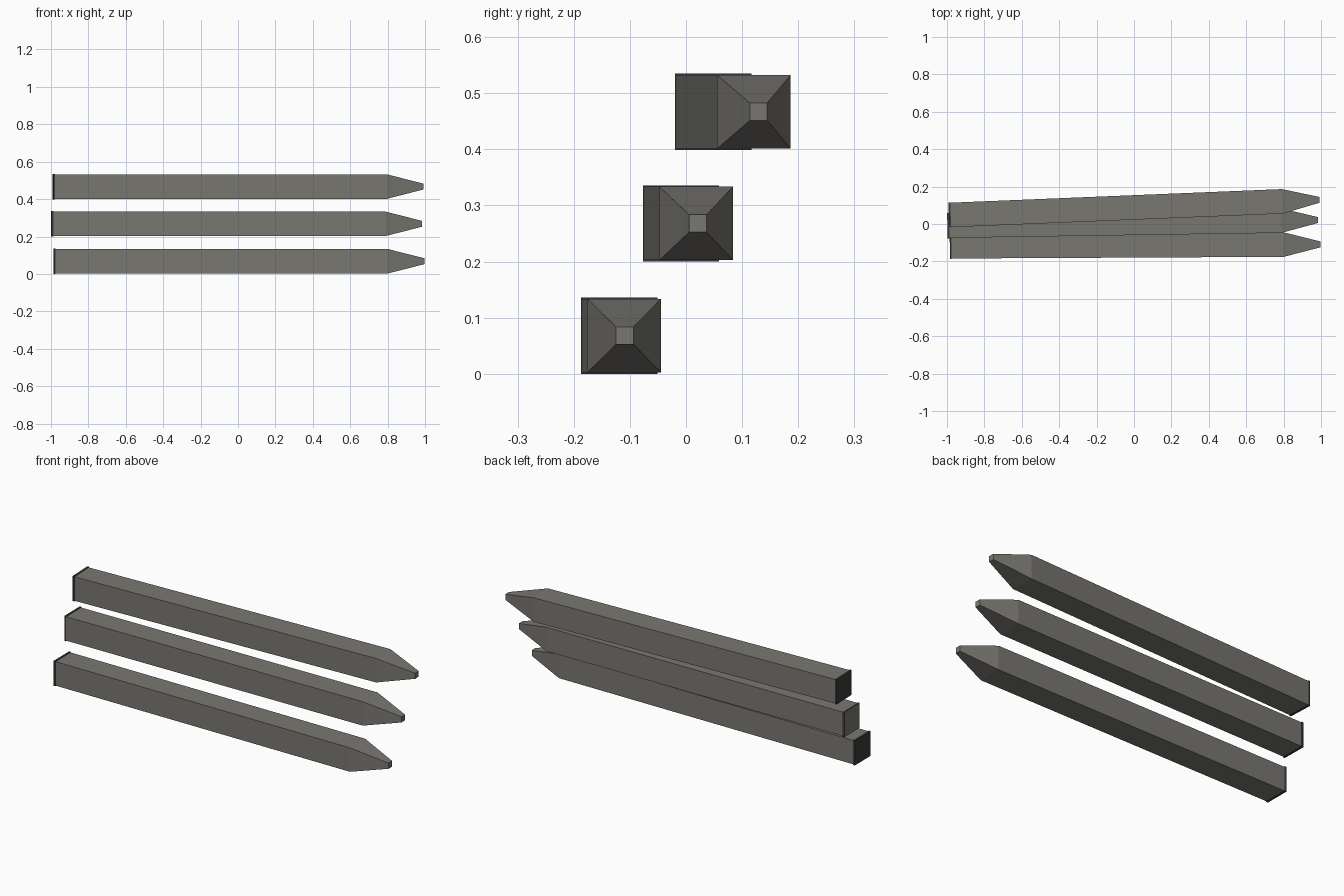
import bpy, bmesh, math
from mathutils import Matrix

old = bpy.data.objects.get("Cube")
if old:
    bpy.data.objects.remove(old, do_unlink=True)


def material(name, rgb):
    m = bpy.data.materials.new(name)
    m.use_nodes = True
    colour = (*rgb, 1)
    m.diffuse_color = colour
    m.node_tree.nodes["Principled BSDF"].inputs["Base Color"].default_value = colour
    return m


GREY = material("weathered_grey", (0.19, 0.185, 0.165))
DARK = material("dark_end", (0.045, 0.042, 0.046))


def stake(name, start, slope, cap_is_dark):
    """Square post: dark butt rim, long shaft, pyramid point with a blunt tip."""
    bm = bmesh.new()
    # Distance along the post and half width of each square section
    sections = [(0, .068), (.01, .068), (.01, .0655), (1.785, .0655), (1.983, .0155)]
    rings = []
    for x, h in sections:
        rings.append([bm.verts.new((x, sy * h, sz * h))
                      for sy, sz in ((-1, -1), (1, -1), (1, 1), (-1, 1))])
    for k, (a, b) in enumerate(zip(rings, rings[1:])):
        for i in range(4):
            j = (i + 1) % 4
            f = bm.faces.new((a[i], a[j], b[j], b[i]))
            f.material_index = 1 if k < 2 else 0
    # Butt end with a narrow dark border, and blunt tip
    butt = bm.faces.new(rings[0][::-1])
    butt.material_index = 1
    bmesh.ops.inset_region(bm, faces=[butt], thickness=.005)
    butt.material_index = 1 if cap_is_dark else 0
    bm.faces.new(rings[-1])
    bmesh.ops.recalc_face_normals(bm, faces=bm.faces)
    mesh = bpy.data.meshes.new(name)
    bm.to_mesh(mesh)
    bm.free()
    mesh.materials.append(GREY)
    mesh.materials.append(DARK)
    ob = bpy.data.objects.new(name, mesh)
    bpy.context.collection.objects.link(ob)
    ob.matrix_world = Matrix.Translation(start) @ Matrix.Rotation(math.atan(slope), 4, "Z")


# Three stacked stakes fanning out slightly
stake("lower_stake", (-.985, -.119, .068), .005, True)
stake("middle_stake", (-.998, -.009, .268), .0152, False)
stake("upper_stake", (-.99, .048, .467), .041, True)
